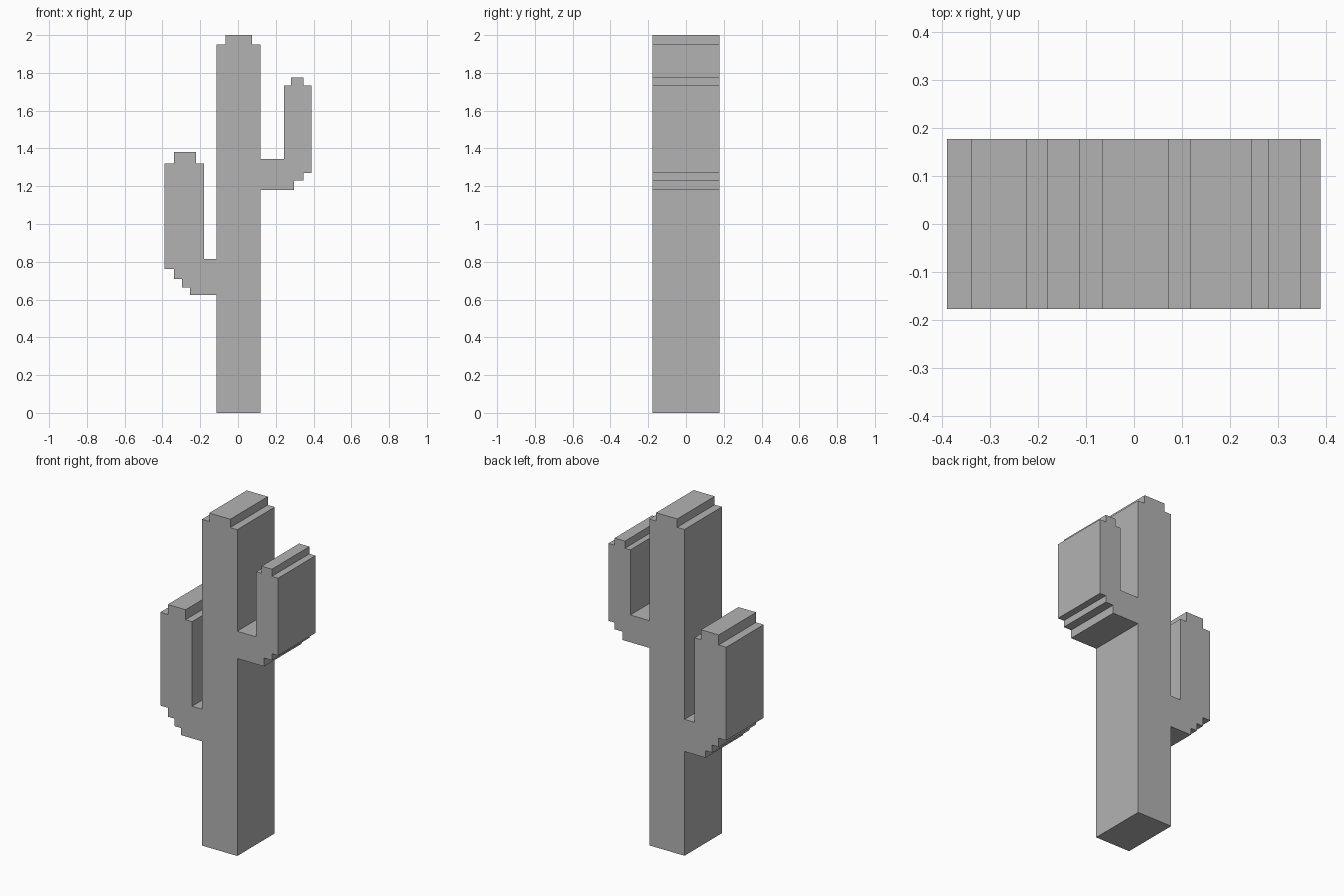
import bpy
import bmesh

default_cube = bpy.data.objects.get("Cube")
if default_cube:
    bpy.data.objects.remove(default_cube, do_unlink=True)

HALF_DEPTH = 0.177

# Plain grey surface
grey = bpy.data.materials.new("plain_grey")
grey.use_nodes = True
grey.diffuse_color = (0.45, 0.45, 0.45, 1)
grey.node_tree.nodes["Principled BSDF"].inputs["Base Color"].default_value = grey.diffuse_color

# Stepped outline, counter-clockwise: each step goes across to x, then up or down to z
left_arm = [(0.119, 1.18), (0.296, 1.23), (0.348, 1.27), (0.389, 1.732),
            (0.348, 1.775), (0.28, 1.732), (0.244, 1.343)]
trunk_top = [(0.119, 1.95), (0.073, 2), (-0.066, 1.95), (-0.114, 0.815)]
right_arm = [(-0.18, 1.32), (-0.223, 1.38), (-0.34, 1.32), (-0.39, 0.763),
             (-0.34, 0.71), (-0.296, 0.665), (-0.253, 0.623)]
trunk_base = [(-0.114, 0)]


def stepped_outline(steps):
    """Turn steps into the corners of a closed right-angled outline."""
    corners = []
    previous_z = steps[-1][1]
    for x, z in steps:
        corners += [(x, previous_z), (x, z)]
        previous_z = z
    return corners


def extrude_outline(name, corners, half_depth, material):
    """Make a solid slab from an outline in the x-z plane."""
    bm = bmesh.new()
    front = bm.faces.new([bm.verts.new((x, -half_depth, z)) for x, z in corners])
    result = bmesh.ops.extrude_face_region(bm, geom=[front], use_keep_orig=True)
    moved = [item for item in result["geom"] if isinstance(item, bmesh.types.BMVert)]
    bmesh.ops.translate(bm, verts=moved, vec=(0, 2 * half_depth, 0))
    bmesh.ops.recalc_face_normals(bm, faces=bm.faces)
    mesh = bpy.data.meshes.new(name)
    bm.to_mesh(mesh)
    bm.free()
    mesh.materials.append(material)
    obj = bpy.data.objects.new(name, mesh)
    bpy.context.collection.objects.link(obj)
    return obj


# Trunk and both arms as one continuous solid
extrude_outline("cactus_body",
                stepped_outline(left_arm + trunk_top + right_arm + trunk_base),
                HALF_DEPTH, grey)
